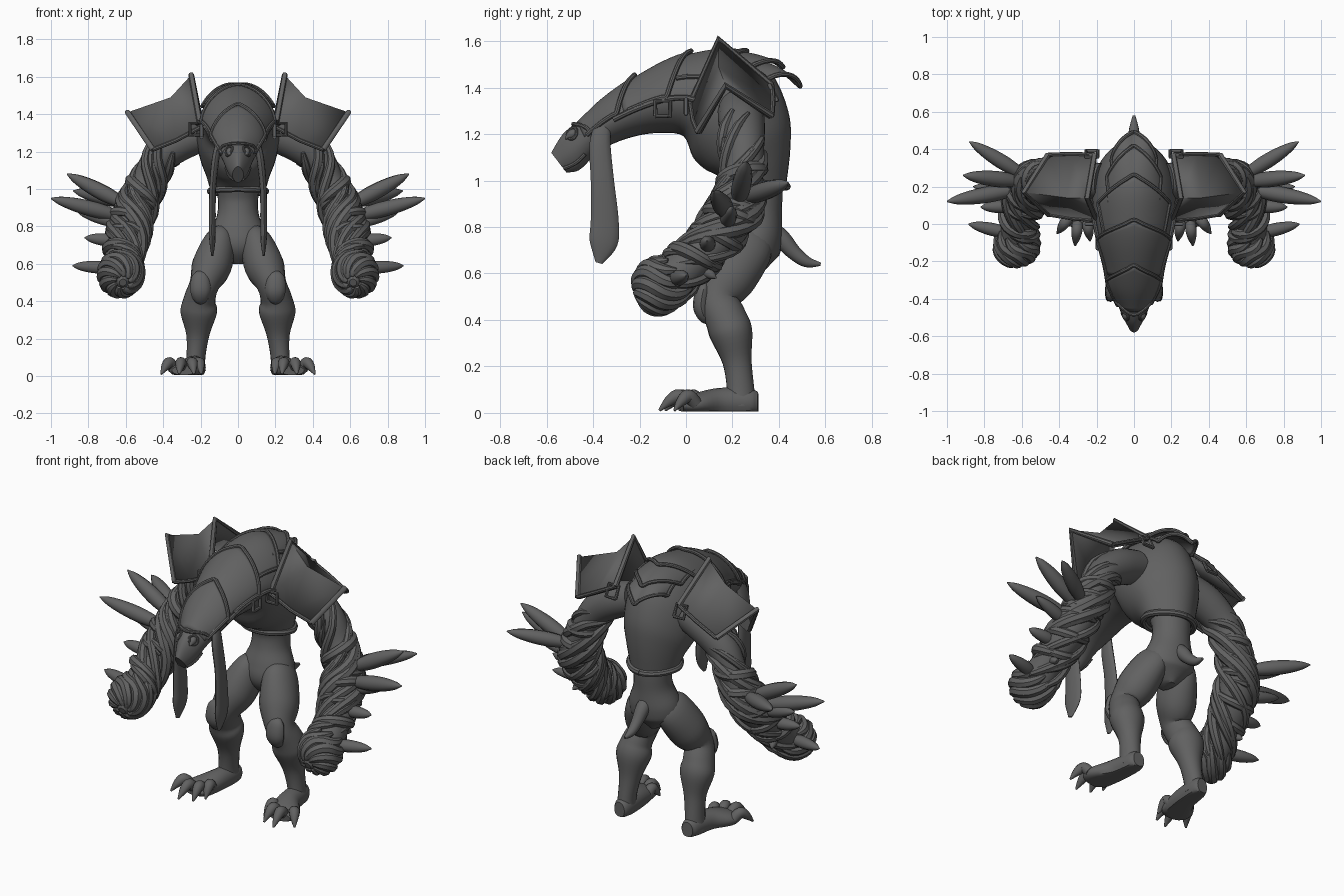
import bpy, bmesh, math, random
from mathutils import Vector

random.seed(4)
if "Cube" in bpy.data.objects:
    bpy.data.objects.remove(bpy.data.objects["Cube"])

GREY = (0.12, 0.12, 0.12, 1)
mat = bpy.data.materials.new("dark grey")
mat.use_nodes = True
mat.diffuse_color = GREY
mat.node_tree.nodes["Principled BSDF"].inputs["Base Color"].default_value = GREY
made = []


def build(name, verts, faces, mirror=False, thick=0):
    me = bpy.data.meshes.new(name)
    me.from_pydata([tuple(v) for v in verts], [], faces)
    bm = bmesh.new()
    bm.from_mesh(me)
    bmesh.ops.recalc_face_normals(bm, faces=bm.faces)
    bm.to_mesh(me)
    bm.free()
    me.materials.append(mat)
    ob = bpy.data.objects.new(name, me)
    bpy.context.collection.objects.link(ob)
    if thick:
        ob.modifiers.new("thickness", "SOLIDIFY").thickness = thick
    if mirror:
        ob.modifiers.new("mirror", "MIRROR")
    made.append(ob)


def grid_faces(rows, n, wrap=True):
    cols = n if wrap else n - 1
    return [(i * n + j, i * n + (j + 1) % n, (i + 1) * n + (j + 1) % n, (i + 1) * n + j)
            for i in range(rows - 1) for j in range(cols)]


def spline(pts, u):
    """Smooth interpolation through tuples, u in control point units."""
    last = len(pts) - 1
    i = max(0, min(int(u), last - 1))
    t = u - i
    q = [pts[max(0, min(last, i + k))] for k in (-1, 0, 1, 2)]
    return [0.5 * (2 * b + (c - a) * t + (2 * a - 5 * b + 4 * c - d) * t * t
                   + (3 * b - a - 3 * c + d) * t ** 3) for a, b, c, d in zip(*q)]


def sweep(name, pts, mirror=False, n=12, steps=5):
    """Tube through (x, y, z, radius, other radius) points, flat where it meets the floor."""
    count = (len(pts) - 1) * steps + 1
    s = [spline(pts, i / steps) for i in range(count)]
    pos = [Vector(p[:3]) for p in s]
    normal, verts = None, []
    for i, p in enumerate(s):
        t = (pos[min(i + 1, count - 1)] - pos[max(i - 1, 0)]).normalized()
        if normal is None:
            normal = Vector((1, 0, 0)) if abs(t.x) < 0.95 else Vector((0, 1, 0))
        normal = (normal - t * normal.dot(t)).normalized()
        side = t.cross(normal)
        for j in range(n):
            a = math.tau * j / n
            v = pos[i] + normal * p[3] * math.cos(a) + side * p[-1] * math.sin(a)
            v.z = max(v.z, .005)
            verts.append(v)
    faces = grid_faces(count, n)
    faces += [tuple(range(n)), tuple(range((count - 1) * n, count * n))]
    build(name, verts, faces, mirror)


def tube(name, points, r, mirror=False, steps=3, n=8):
    sweep(name, [(*p, r) for p in points], mirror, n, steps)


# Arched body: top y, top z, bottom y, bottom z, half width
BODY = [(-.58, 1.12, -.515, 1.035, .03), (-.53, 1.2, -.46, 1.045, .06),
        (-.46, 1.26, -.39, 1.11, .09), (-.36, 1.35, -.31, 1.16, .13),
        (-.24, 1.43, -.2, 1.195, .15), (-.1, 1.505, -.1, 1.205, .18),
        (.02, 1.54, -.01, 1.19, .2), (.2, 1.55, .03, 1.1, .22),
        (.36, 1.47, .08, 1.05, .22), (.44, 1.3, .12, 1.03, .2),
        (.45, 1.15, .145, 1.015, .173), (.43, .97, .17, 1.0, .145)]


def skin(u, a, scale=1.0):
    yt, zt, yb, zb, w = spline(BODY, u)
    c = Vector((0, (yt + yb) / 2, (zt + zb) / 2))
    up = Vector((0, (yt - yb) / 2, (zt - zb) / 2))
    w *= 1 - .16 * max(0, math.cos(a))
    return c + (up * math.cos(a) + Vector((w * math.sin(a), 0, 0))) * scale


ROWS, SEG = 45, 32
verts = [skin(i / 4, math.tau * j / SEG) for i in range(ROWS) for j in range(SEG)]
build("body", verts, grid_faces(ROWS, SEG)
      + [tuple(range(SEG)), tuple(range((ROWS - 1) * SEG, ROWS * SEG))])
tube("torso_rim", [skin(10.95, math.tau * j / 24, 1.02) for j in range(25)], .018)


# Overlapping back armour with raised chevron edges
def plate(name, u0, u1, drop, spread, lift):
    across, along = 25, 11

    def at(i, j):
        f = j / (across - 1) * 2 - 1
        v = i / (along - 1)
        u = u0 + (u1 - drop * abs(f) - u0) * v
        return skin(u, f * spread, 1.02 + .05 * v + lift * v * v * (1 - f * f))

    vs = [at(i, j) for i in range(along) for j in range(across)]
    build(name, vs, grid_faces(along, across, False), thick=.012)
    edge = [at(i, 0) for i in range(0, along - 1, 2)]
    edge += [at(along - 1, j) for j in range(0, across, 2)]
    edge += [at(i, across - 1) for i in range(along - 2, -1, -2)]
    tube(name + "_rim", edge, .011)


plate("helmet", 1.9, 4.15, .8, 1.45, .03)
plate("neck_plate", 3.6, 6.0, .85, 1.55, .03)
plate("collar_plate", 5.4, 7.3, .6, 1.1, .03)
plate("upper_back_plate", 6.6, 8.2, .75, .75, .17)
plate("rear_back_plate", 7.3, 8.75, .7, .62, .34)

# Face
tube("brow_rim", [skin(1.95 - .25 * math.cos(k / 2), k * .24, 1.04) for k in range(-6, 7)], .009)
eye = [skin(1.45 + .27 * math.cos(k * math.tau / 12), .8 + .32 * math.sin(k * math.tau / 12), 1.03)
       for k in range(13)]
tube("eye_ring", eye, .007, True)
e = skin(1.45, .8, .95)
sweep("eye", [(e.x, e.y - .03, e.z - .02, .004), (*e, .02), (e.x, e.y + .03, e.z + .02, .004)], True)
tube("mouth_fold", [skin(u, 2.2, 1.02) for u in (.1, .6, 1.1, 1.6)], .009, True)

# Long hanging ears
sweep("ear", [(.1, -.35, 1.26, .015, .03), (.12, -.37, 1.16, .02, .045), (.135, -.36, 1.0, .018, .05),
              (.137, -.35, .83, .018, .06), (.137, -.355, .73, .017, .06), (.137, -.375, .645, .006, .015)], True)

# Waist, hips and tail
sweep("waist", [(0, .3, 1.04, .12, .11), (0, .315, .95, .108, .1), (0, .31, .86, .112, .103),
                (0, .295, .76, .15, .12), (0, .28, .68, .14, .115), (0, .28, .6, .03, .05)], n=24)
sweep("tail", [(0, .35, .8, .04), (0, .41, .75, .04), (0, .465, .69, .032),
               (0, .52, .65, .024), (0, .58, .64, .007)])

# Legs and feet
sweep("leg", [(.05, .3, .8, .02, .04), (.09, .27, .73, .08, .11), (.14, .19, .59, .106, .117),
              (.18, .14, .49, .08, .09), (.205, .17, .41, .085, .09), (.21, .195, .34, .098, .092),
              (.215, .22, .22, .062, .063), (.225, .235, .1, .05, .06), (.228, .235, .03, .055, .07)], True, 20)
sweep("knee_pad", [(.2, .09, .56, .02, .01), (.2, .075, .53, .048, .03), (.2, .065, .46, .055, .035),
                   (.2, .08, .41, .04, .025), (.2, .1, .39, .01, .01)], True)
sweep("foot", [(.225, .31, .045, .035, .045), (.225, .27, .045, .052, .06), (.24, .14, .045, .064, .062),
               (.28, .03, .035, .09, .045), (.29, -.02, .03, .065, .025)], True, 20)
for x, y, tx, ty in ((.215, .06, .195, -.03), (.25, .02, .235, -.09), (.3, .01, .315, -.115), (.345, .04, .41, -.05)):
    sweep("claw", [(x, y, .04, .03), ((2 * x + tx) / 3, (2 * y + ty) / 3, .072, .03),
                   ((x + 2 * tx) / 3, (y + 2 * ty) / 3, .05, .023), (tx, ty, .01, .005)], True)

# Arms
ARM = [(.18, .23, 1.3, .095), (.31, .24, 1.25, .1), (.425, .25, 1.16, .088), (.49, .25, 1.03, .082),
       (.55, .22, .89, .097), (.59, .14, .765, .1), (.615, .025, .65, .088),
       (.62, -.08, .56, .1), (.62, -.16, .525, .088), (.615, -.22, .5, .02)]
sweep("arm", ARM, True, 20)


def on_arm(u, a, grow=1.0):
    p = spline(ARM, u)
    c = Vector(p[:3])
    t = (Vector(spline(ARM, u + .05)[:3]) - Vector(spline(ARM, u - .05)[:3])).normalized()
    nrm = Vector((1, .3, .5))
    nrm = (nrm - t * nrm.dot(t)).normalized()
    return c + (nrm * math.cos(a) + t.cross(nrm) * math.sin(a)) * p[3] * grow


def strand(name, u0, u1, a0, turns, r):
    n = max(8, int(abs(turns) * 12))
    pts = []
    for k in range(n + 1):
        f = k / n
        thin = .35 + .65 * math.sin(math.pi * f) ** .5 if 0 < f < 1 else .3
        pts.append((*on_arm(u0 + (u1 - u0) * f, a0 + math.tau * turns * f,
                            .98 + .08 * math.sin(5 * f + a0)), r * thin))
    sweep(name, pts, True, 8, 2)


# Long twisting vines, tighter wraps and the knotted fist
for k in range(9):
    strand("arm_vine", 1.2 + random.random(), 6.3 + random.random(), k * math.tau / 9,
           .9 + .4 * random.random(), random.uniform(.026, .036))
for k in range(8):
    u = 2.6 + k * .5
    strand("arm_wrap", u, u + random.uniform(.6, 1.1), random.random() * math.tau,
           random.uniform(.6, 1.0), random.uniform(.026, .036))
for k in range(9):
    strand("fist_strand", 6.5, 8.75, k * math.tau / 9, .35, .034)

# Thorns on the forearm
for u, tip, r in ((4.0, (.914, .26, 1.08), .042), (4.4, (1.0, .12, .95), .042), (3.8, (.88, .44, .99), .04),
                  (4.7, (.86, .2, .88), .034), (5.4, (.82, .09, .74), .034), (6.8, (.885, 0, .59), .034),
                  (6.0, (.66, .13, .58), .026)):
    base, tip = Vector(spline(ARM, u)[:3]), Vector(tip)
    sweep("thorn", [(*base.lerp(tip, f), r * s) for f, s in
                    ((.1, .6), (.4, 1), (.65, .95), (.87, .6), (1, .08))], True, 10)

# Tented shoulder guards: front, ridge and back rows
FRONT = [(.2, .02, 1.33), (.33, .03, 1.26), (.455, .05, 1.21)]
RIDGE = [(.25, .14, 1.61), (.36, .14, 1.49), (.59, .17, 1.41)]
BACK = [(.21, .37, 1.41), (.335, .375, 1.345), (.46, .37, 1.28)]
build("shoulder_guard", FRONT + RIDGE + BACK, grid_faces(3, 3, False), True, .02)
for k in (0, 2):
    tube("guard_rim", [FRONT[k], RIDGE[k], BACK[k]], .015, True, 1)
for row in (FRONT, BACK):
    tube("guard_edge", row, .011, True, 1)

# Straps and square buckles
tube("side_strap", [skin(u, 1.62, 1.05) for u in (3.2, 4, 5, 6, 6.8)], .012, True)
H = .032
SQUARE = [(-H, -H), (H, -H), (H, H), (-H, H), (-H, -H)]
tube("neck_buckle", [(.195, -.1 + a, 1.31 + b) for a, b in SQUARE], .01, True, 1)
tube("front_buckle", [(.225 + a, .0, 1.32 + b) for a, b in SQUARE], .01, True, 1)
tube("back_buckle", [(.225 + a, .375 - b / 2, 1.38 + b) for a, b in SQUARE], .01, True, 1)

for ob in made:
    ob.select_set(True)
bpy.context.view_layer.objects.active = made[0]
bpy.ops.object.shade_smooth_by_angle(angle=math.radians(40))
